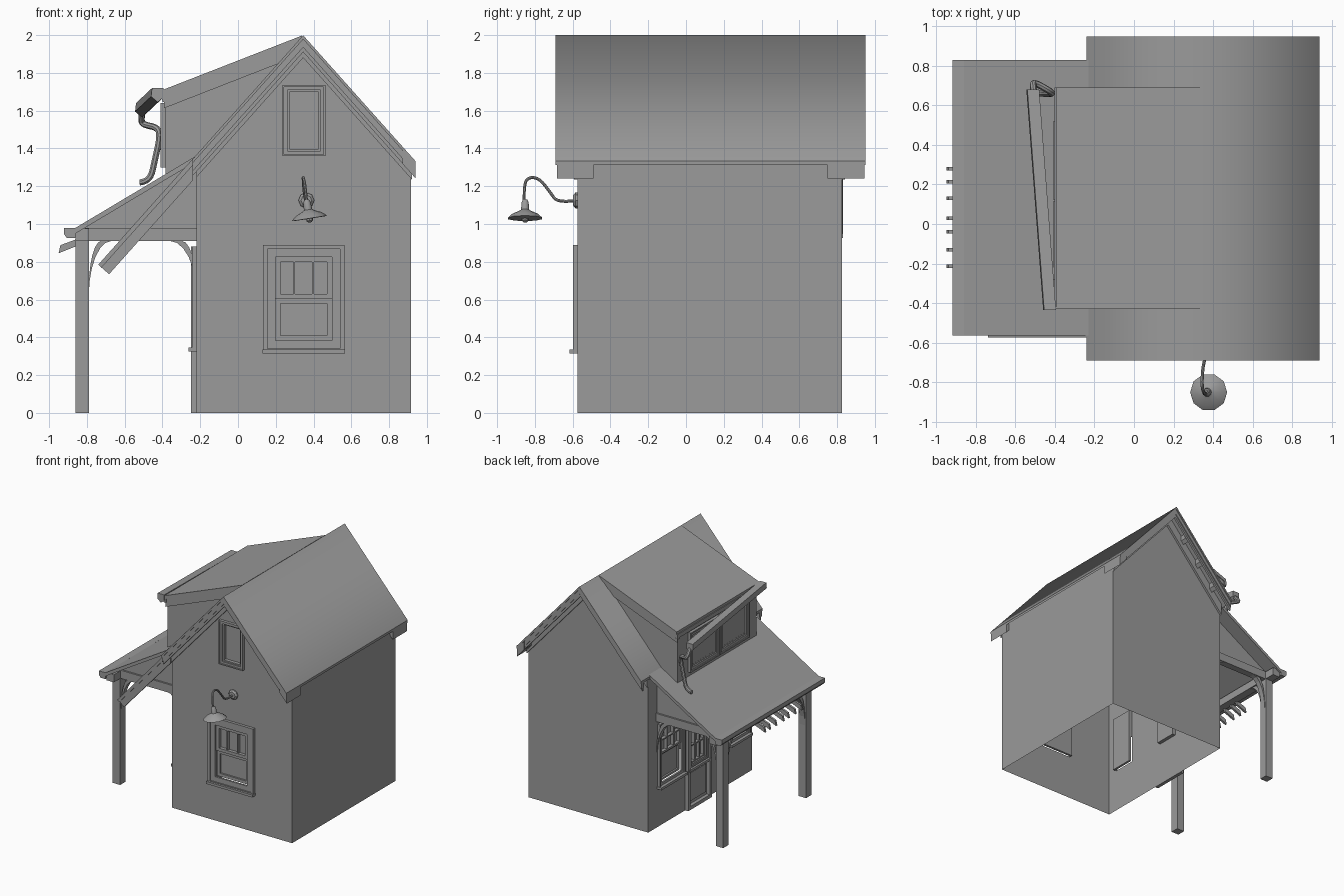
import bpy, bmesh, math
from mathutils import Vector, Matrix

if "Cube" in bpy.data.objects:
    bpy.data.objects.remove(bpy.data.objects["Cube"])

RX, RZ, SL = 0.345, 2.0, 1.12          # ridge position and main roof slope
YF, YB, XL, XR = -0.575, 0.825, -0.22, 0.915   # wall planes
GREY = bpy.data.materials.new("dark_grey")
GREY.diffuse_color = (0.325, 0.325, 0.325, 1)
GREY.use_nodes = True
GREY.node_tree.nodes["Principled BSDF"].inputs["Base Color"].default_value = GREY.diffuse_color


def mesh(name, verts, faces):
    me = bpy.data.meshes.new(name)
    me.from_pydata(verts, [], faces)
    bm = bmesh.new()
    bm.from_mesh(me)
    bmesh.ops.recalc_face_normals(bm, faces=bm.faces)
    bm.to_mesh(me)
    bm.free()
    me.materials.append(GREY)
    ob = bpy.data.objects.new(name, me)
    bpy.context.collection.objects.link(ob)
    return ob


def prism(name, pts, y0, y1, shift=(0, 0), swap=False):
    """Extrude an x,z profile along y (or a y,z profile along x when swapped)."""
    n = len(pts)
    v = [(a, y0, b) for a, b in pts] + [(a + shift[0], y1, b + shift[1]) for a, b in pts]
    if swap:
        v = [(y, x, z) for x, y, z in v]
    f = [list(range(n)), list(range(2 * n - 1, n - 1, -1))]
    f += [(i, (i + 1) % n, n + (i + 1) % n, n + i) for i in range(n)]
    return mesh(name, v, f)


def box(name, x0, x1, y0, y1, z0, z1):
    return prism(name, [(x0, z0), (x1, z0), (x1, z1), (x0, z1)], y0, y1)


def wall(name, outer, holes, place, normal):
    """Flat wall with rectangular openings (u0, u1, w0, w1)."""
    bm = bmesh.new()
    for loop in [outer] + [[(a, c), (b, c), (b, e), (a, e)] for a, b, c, e in holes]:
        vs = [bm.verts.new(place(u, w)) for u, w in loop]
        for i in range(len(vs)):
            bm.edges.new((vs[i - 1], vs[i]))
    bmesh.ops.triangle_fill(bm, edges=bm.edges[:], use_beauty=True, normal=normal)
    bm.normal_update()
    for f in bm.faces:
        if f.normal.dot(Vector(normal)) < 0:
            f.normal_flip()
    me = bpy.data.meshes.new(name)
    bm.to_mesh(me)
    bm.free()
    me.materials.append(GREY)
    bpy.context.collection.objects.link(bpy.data.objects.new(name, me))


def roof_z(x):
    return RZ - SL * abs(x - RX)


def chevron(name, t0, t1, y0, y1, xl=-0.24, xr=0.94):
    top = [(xl, roof_z(xl) - t0), (RX, RZ - t0), (xr, roof_z(xr) - t0)]
    low = [(x, z - t1 + t0) for x, z in reversed(top)]
    return prism(name, top + low, y0, y1)


def strip(name, a, b, t0, t1, y0, y1):
    """Sloping board between two x,z points, hanging t0 to t1 below the line."""
    return prism(name, [(a[0], a[1] - t0), (b[0], b[1] - t0), (b[0], b[1] - t1), (a[0], a[1] - t1)], y0, y1)


def smooth(ob, convert=False):
    bpy.ops.object.select_all(action='DESELECT')
    bpy.context.view_layer.objects.active = ob
    ob.select_set(True)
    if convert:
        bpy.ops.object.convert(target='MESH')
    bpy.ops.object.shade_smooth_by_angle(angle=math.radians(40))


def tube(name, pts, r):
    cu = bpy.data.curves.new(name, 'CURVE')
    cu.dimensions = '3D'
    cu.bevel_depth, cu.bevel_resolution, cu.use_fill_caps, cu.resolution_u = r, 2, True, 5
    cu.materials.append(GREY)
    sp = cu.splines.new('NURBS')
    sp.points.add(len(pts) - 1)
    for p, c in zip(sp.points, pts):
        p.co = (*c, 1)
    sp.use_endpoint_u, sp.order_u = True, 3
    ob = bpy.data.objects.new(name, cu)
    bpy.context.collection.objects.link(ob)
    smooth(ob, True)


def lathe(name, prof, n, mat):
    v = [mat @ Vector((r * math.cos(2 * math.pi * i / n), r * math.sin(2 * math.pi * i / n), z))
         for r, z in prof for i in range(n)]
    f = [(k * n + i, k * n + (i + 1) % n, (k + 1) * n + (i + 1) % n, (k + 1) * n + i)
         for k in range(len(prof) - 1) for i in range(n)]
    return mesh(name, v, f + [list(range(n)), list(range((len(prof) - 1) * n, len(prof) * n))])


def panel(name, side, plane, u0, u1, w0, w1, d0, d1):
    if side == 'front':
        return box(name, u0, u1, plane - d1, plane - d0, w0, w1)
    return box(name, plane - d1, plane - d0, u0, u1, w0, w1)


def frame(name, side, plane, u0, u1, w0, w1, t, d0, d1):
    for k, (a, b, c, e) in enumerate([(u0, u0 + t, w0, w1), (u1 - t, u1, w0, w1),
                                      (u0 + t, u1 - t, w1 - t, w1), (u0 + t, u1 - t, w0, w0 + t)]):
        panel(f"{name}_{k}", side, plane, a, b, c, e, d0, d1)


def window(name, side, plane, u0, u1, w0, w1, t=0.04, cols=3, rows=1, split=True, sill=True, rec=0.025):
    """Stepped casing, recessed sashes and glass; returns the wall opening."""
    frame(name + "_casing_edge", side, plane, u0, u1, w0, w1, t * 0.35, 0, 0.024)
    frame(name + "_casing", side, plane, u0 + t * 0.35, u1 - t * 0.35, w0 + t * 0.35, w1 - t * 0.35, t * 0.65, 0, 0.016)
    a, b, c, e = u0 + t, u1 - t, w0 + t, w1 - t
    panel(name + "_glass", side, plane, a, b, c, e, -rec - 0.005, -rec)
    s = t * 0.4
    mid = (c + e) / 2 if split else c
    frame(name + "_upper_sash", side, plane, a, b, mid, e, s, -rec, 0.004)
    if split:
        frame(name + "_lower_sash", side, plane, a, b, c, mid, s, -rec, -rec * 0.4)
    for i in range(1, cols):
        m = a + (b - a) * i / cols
        panel(name + "_muntin", side, plane, m - 0.005, m + 0.005, mid + s, e - s, -rec, 0.002)
    for i in range(1, rows):
        m = mid + (e - mid) * i / rows
        panel(name + "_rail", side, plane, a + s, b - s, m - 0.005, m + 0.005, -rec, 0.002)
    if sill:
        panel(name + "_sill", side, plane, u0 - 0.004, u1 + 0.004, w0 - 0.004, w0 + 0.017, 0, 0.042)
    return a, b, c, e


# Front and left wall openings
front_holes = [window("front_window", 'front', YF, 0.133, 0.563, 0.318, 0.89, t=0.065),
               window("attic_window", 'front', YF, 0.235, 0.463, 1.36, 1.735, t=0.026, cols=1, split=False, sill=False)]
left_holes = [window("porch_window_a", 'left', XL, 0.35, 0.7, 0.33, 0.88, rows=2),
              window("porch_window_b", 'left', XL, -0.53, -0.25, 0.33, 0.88, cols=2, rows=2),
              window("door_light", 'left', XL, 0.045, 0.285, 0.35, 0.84, t=0.025, rows=3, split=False, sill=False)]
frame("door_frame", 'left', XL, 0.005, 0.325, 0.0, 0.88, 0.03, 0, 0.03)
panel("door_panel", 'left', XL, 0.06, 0.27, 0.06, 0.3, 0, 0.01)
panel("door_ledge", 'left', XL, 0.02, 0.31, 0.325, 0.345, 0, 0.035)

# House walls, open underneath
zl, zr, za = roof_z(XL) - 0.02, roof_z(XR) - 0.02, RZ - 0.02
gable = [(XL, 0), (XR, 0), (XR, zr), (RX, za), (XL, zl)]
wall("front_wall", gable, front_holes, lambda u, w: (u, YF, w), (0, -1, 0))
wall("back_wall", gable, [], lambda u, w: (u, YB, w), (0, 1, 0))
wall("left_wall", [(YF, 0), (YB, 0), (YB, zl), (YF, zl)], left_holes, lambda u, w: (XL, u, w), (-1, 0, 0))
wall("right_wall", [(YF, 0), (YB, 0), (YB, zr), (YF, zr)], [], lambda u, w: (XR, u, w), (1, 0, 0))

# Main roof with softly shaded covering, rake boards, friezes and lookouts
chevron("main_roof", 0.001, 0.022, -0.69, 0.95)
cover = mesh("roof_covering", [(x, y, roof_z(x)) for y in (-0.69, 0.95) for x in (-0.24, RX, 0.94)],
             [(0, 1, 4, 3), (1, 2, 5, 4)])
if cover.data.polygons[0].normal.z < 0:
    cover.data.flip_normals()
cover.data.polygons.foreach_set("use_smooth", [True, True])
for label, yo, yw, s in (("front", -0.69, YF, 1), ("back", 0.95, YB, -1)):
    chevron(label + "_rake_board", 0.022, 0.065, *sorted((yo + s * 0.008, yo + s * 0.04)))
    chevron(label + "_rake_lower", 0.065, 0.09, *sorted((yo + s * 0.016, yo + s * 0.035)))
    chevron(label + "_frieze", 0.022, 0.12, *sorted((yw - s * 0.018, yw)), xl=-0.22, xr=0.92)
    for k in (-0.45, -0.3, -0.15, 0.15, 0.3, 0.45):
        x = RX + k
        strip(label + "_lookout", (x - 0.012, roof_z(x - 0.012)), (x + 0.012, roof_z(x + 0.012)),
              0.022, 0.065, *sorted((yo + s * 0.03, yw)))
    # Eave returns
    y0, y1 = sorted((yo + s * 0.006, yo + s * 0.2))
    strip(label + "_eave_return", (0.87, roof_z(0.87)), (0.94, roof_z(0.94)), 0.02, 0.092, y0, y1)


# Shed dormer
def dz(x):
    return RZ - (RX - x) * 0.39
prism("dormer_walls", [(-0.385, 1.15), (-0.385, dz(-0.385) - 0.03), (0.33, dz(0.33) - 0.03)], -0.405, 0.665)
strip("dormer_roof", (-0.395, dz(-0.395)), (0.34, dz(0.34)), 0, 0.03, -0.43, 0.69)
for y0, y1 in ((-0.424, -0.40), (0.66, 0.684)):
    strip("dormer_rake", (-0.4, dz(-0.4)), (0.335, dz(0.335)), 0.03, 0.065, y0, y1)
    strip("dormer_frieze", (-0.392, dz(-0.392)), (0.33, dz(0.33)), 0.065, 0.1, y0 + 0.006, y1 - 0.006)
box("dormer_fascia", -0.402, -0.38, -0.43, 0.69, 1.655, 1.69)
for k, y in enumerate((-0.28, 0.125)):
    window(f"dormer_window_{k}", 'left', -0.385, y, y + 0.395, 1.3, 1.64, t=0.035, rows=2, split=False, sill=False, rec=-0.003)

# Crooked dormer gutter and its downspout
prism("dormer_gutter", [(-0.455, 1.72), (-0.46, 1.675), (-0.425, 1.645), (-0.395, 1.67), (-0.395, 1.72)],
      -0.435, 0.68, shift=(-0.085, -0.08))
tube("dormer_downspout", [(-0.505, 0.66, 1.6), (-0.515, 0.71, 1.55), (-0.50, 0.715, 1.525), (-0.42, 0.67, 1.51),
                          (-0.415, 0.66, 1.45), (-0.44, 0.66, 1.34), (-0.465, 0.66, 1.225), (-0.52, 0.665, 1.22)], 0.017)


# Porch roof, gutter and gable infill
def pz(x):
    return 1.35 + (x + 0.24) * 0.597
strip("porch_roof", (-0.87, pz(-0.87)), (-0.23, pz(-0.23)), 0, 0.03, -0.565, 0.83)
prism("porch_gutter", [(-0.92, 0.98), (-0.92, 0.945), (-0.905, 0.925), (-0.86, 0.925), (-0.86, 0.98)], -0.565, 0.83)
for y in (-0.43, 0.69):
    prism("porch_gable_infill", [(-0.85, 0.97), (XL, 0.97), (XL, pz(XL) - 0.02), (-0.85, pz(-0.85) - 0.02)], y - 0.015, y + 0.015)
# Long rake board crossing the porch at the front
for nm, t0, t1, y0, y1 in (("upper", 0, 0.035, -0.575, -0.545), ("lower", 0.035, 0.115, -0.567, -0.548)):
    a, b = (-0.24, roof_z(-0.24)), (-0.74, roof_z(-0.74))
    cut = lambda t: (b[0] + t * 0.5, b[1] + t * 0.5 * SL - t)
    prism("porch_rake_" + nm, [(a[0], a[1] - t0), cut(t0), cut(t1), (a[0], a[1] - t1)], y0, y1)


# Porch frame: posts, beams and curved braces
def brace(name, u, s, lo, hi, swap, w=0.12, h=0.29):
    arc = [math.radians(a) for a in range(90, 181, 15)]
    inner = [(u + s * w * (1 + math.cos(a)), 0.62 + h * math.sin(a)) for a in arc]
    outer = [(u + s * w * 0.55 * (1 + math.cos(a)), 0.66 + (h - 0.04) * math.sin(a)) for a in reversed(arc)]
    prism(name, inner + outer, lo, hi, swap=swap)

for y, s, label in ((-0.43, 1, "front"), (0.69, -1, "back")):
    box(label + "_post", -0.86, -0.79, y - 0.035, y + 0.035, 0, 0.98)
    box(label + "_tie_beam", -0.86, XL, y - 0.03, y + 0.03, 0.91, 0.98)
    brace(label + "_post_brace", -0.79, 1, y - 0.022, y + 0.022, False)
    brace(label + "_wall_brace", XL, -1, y - 0.022, y + 0.022, False, 0.14)
    brace(label + "_side_brace", y + s * 0.035, s, -0.85, -0.80, True, 0.14)
box("porch_eave_beam", -0.86, -0.79, -0.55, 0.815, 0.91, 0.975)
for y in (0.28, 0.215, 0.13, 0.03, -0.04, -0.13, -0.215):
    prism("eave_peg", [(-0.95, 0.845), (-0.94, 0.888), (-0.84, 0.925), (-0.85, 0.885)], y - 0.009, y + 0.009)

# Gooseneck lamp
lathe("lamp_plate", [(0.042, 0), (0.042, 0.01), (0.028, 0.022)], 8,
      Matrix.Translation((0.362, YF, 1.125)) @ Matrix.Rotation(math.pi / 2, 4, 'X'))
tube("lamp_arm", [(0.362, YF, 1.125), (0.36, -0.68, 1.11), (0.35, -0.72, 1.17), (0.345, -0.775, 1.24),
                  (0.345, -0.83, 1.25), (0.355, -0.86, 1.21), (0.365, -0.856, 1.10)], 0.008)
tilt = Matrix.Translation((0.378, -0.852, 1.03)) @ Matrix.Rotation(math.radians(-9), 4, 'Y')
smooth(lathe("lamp_shade", [(0.082, -0.002), (0.095, 0), (0.07, 0.022), (0.035, 0.038), (0.022, 0.046),
                            (0.02, 0.085), (0.012, 0.1)], 10, tilt))
smooth(lathe("lamp_bulb", [(0.008, -0.022), (0.018, -0.012), (0.018, 0.01)], 8, tilt))
